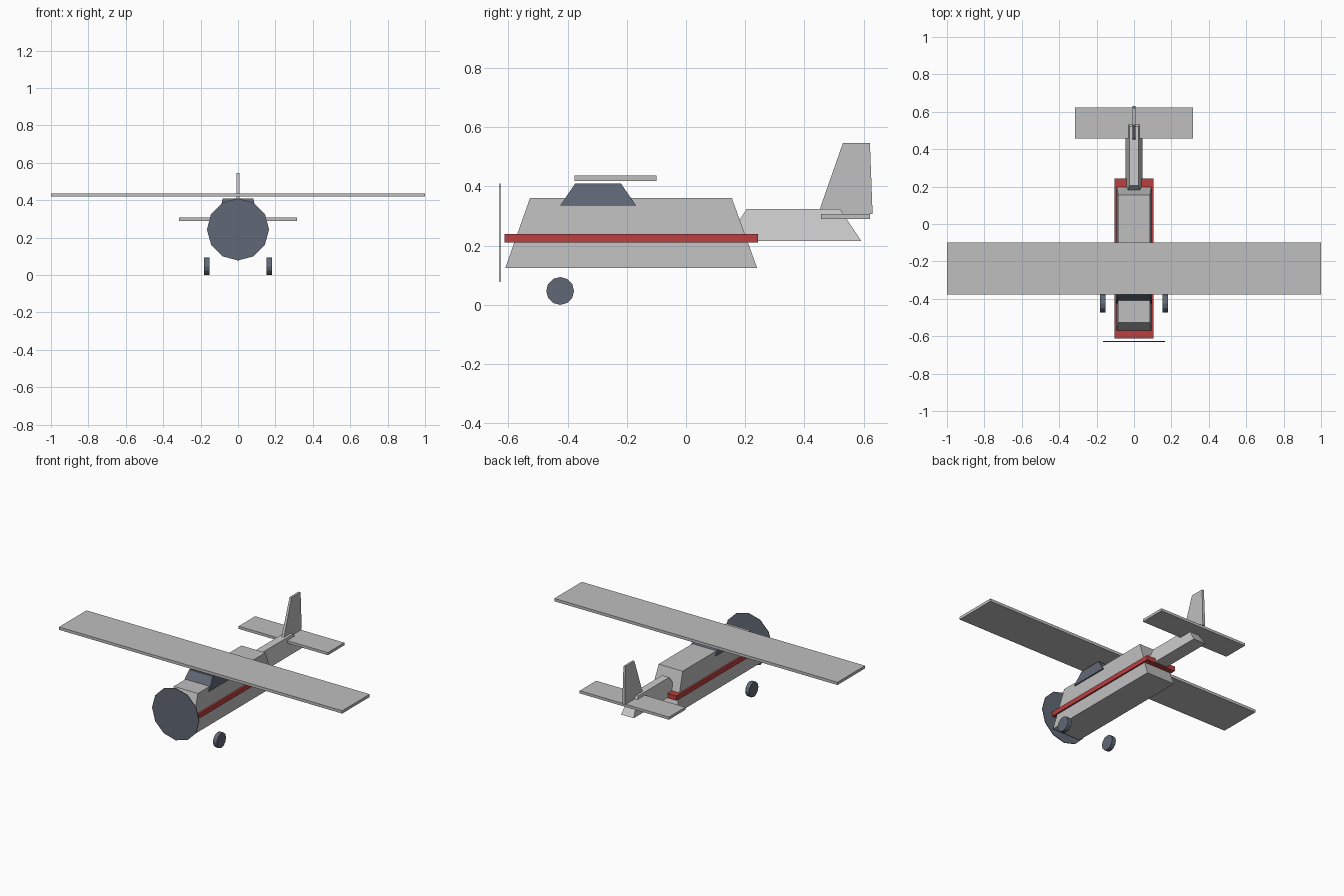
import bpy, bmesh, math
from mathutils import Matrix

cube = bpy.data.objects.get("Cube")
if cube:
    bpy.data.objects.remove(cube, do_unlink=True)


def material(name, rgb):
    m = bpy.data.materials.new(name)
    m.use_nodes = True
    m.diffuse_color = (*rgb, 1)
    m.node_tree.nodes["Principled BSDF"].inputs["Base Color"].default_value = (*rgb, 1)
    return m


GREY = material("light grey", (0.52, 0.52, 0.52))
PALE = material("pale grey", (0.6, 0.6, 0.6))
RED = material("red", (0.5, 0.05, 0.05))
SLATE = material("slate blue", (0.12, 0.14, 0.18))


def finish(name, bm, mat):
    bmesh.ops.recalc_face_normals(bm, faces=bm.faces)
    mesh = bpy.data.meshes.new(name)
    bm.to_mesh(mesh)
    bm.free()
    mesh.materials.append(mat)
    obj = bpy.data.objects.new(name, mesh)
    bpy.context.collection.objects.link(obj)


def block(name, mat, z, half_x, y_low, y_high=None):
    """Box whose top and bottom rectangles may differ in size."""
    bm = bmesh.new()
    bmesh.ops.create_cube(bm, size=2)
    for v in bm.verts:
        top = v.co.z > 0
        ys = y_high if top and y_high else y_low
        v.co = (math.copysign(half_x[top], v.co.x), ys[v.co.y > 0], z[top])
    finish(name, bm, mat)


def disc(name, mat, sides, radius, depth, centre, axis, turn=0):
    bm = bmesh.new()
    bmesh.ops.create_cone(bm, cap_ends=True, segments=sides, radius1=radius,
                          radius2=radius, depth=depth)
    spin = Matrix.Rotation(math.radians(turn), 4, "Z")
    tilt = Matrix.Rotation(math.pi / 2, 4, axis)
    bmesh.ops.transform(bm, verts=bm.verts,
                        matrix=Matrix.Translation(centre) @ tilt @ spin)
    finish(name, bm, mat)


# Fuselage and its stripe
block("fuselage", GREY, (0.125, 0.36), (0.1, 0.085), (-0.61, 0.24), (-0.527, 0.155))
block("side_stripe", RED, (0.21, 0.24), (0.104, 0.104), (-0.612, 0.243))
block("tail_boom", PALE, (0.216, 0.324), (0.045, 0.025), (0.135, 0.592), (0.205, 0.52))

# Cockpit and wing
block("cockpit", SLATE, (0.335, 0.41), (0.095, 0.083), (-0.425, -0.168), (-0.374, -0.22))
block("wing", GREY, (0.419, 0.437), (1, 1), (-0.377, -0.1))

# Tail surfaces
block("tailplane", GREY, (0.29, 0.307), (0.315, 0.315), (0.456, 0.622))
block("tail_fin", GREY, (0.307, 0.547), (0.009, 0.007), (0.446, 0.63), (0.53, 0.621))

# Propeller disc and wheels
disc("propeller_disc", SLATE, 12, 0.166, 0.004, (0, -0.628, 0.244), "X")
for side, x in (("left", 0.167), ("right", -0.167)):
    disc(side + "_wheel", SLATE, 12, 0.047, 0.027, (x, -0.425, 0.047), "Y")
